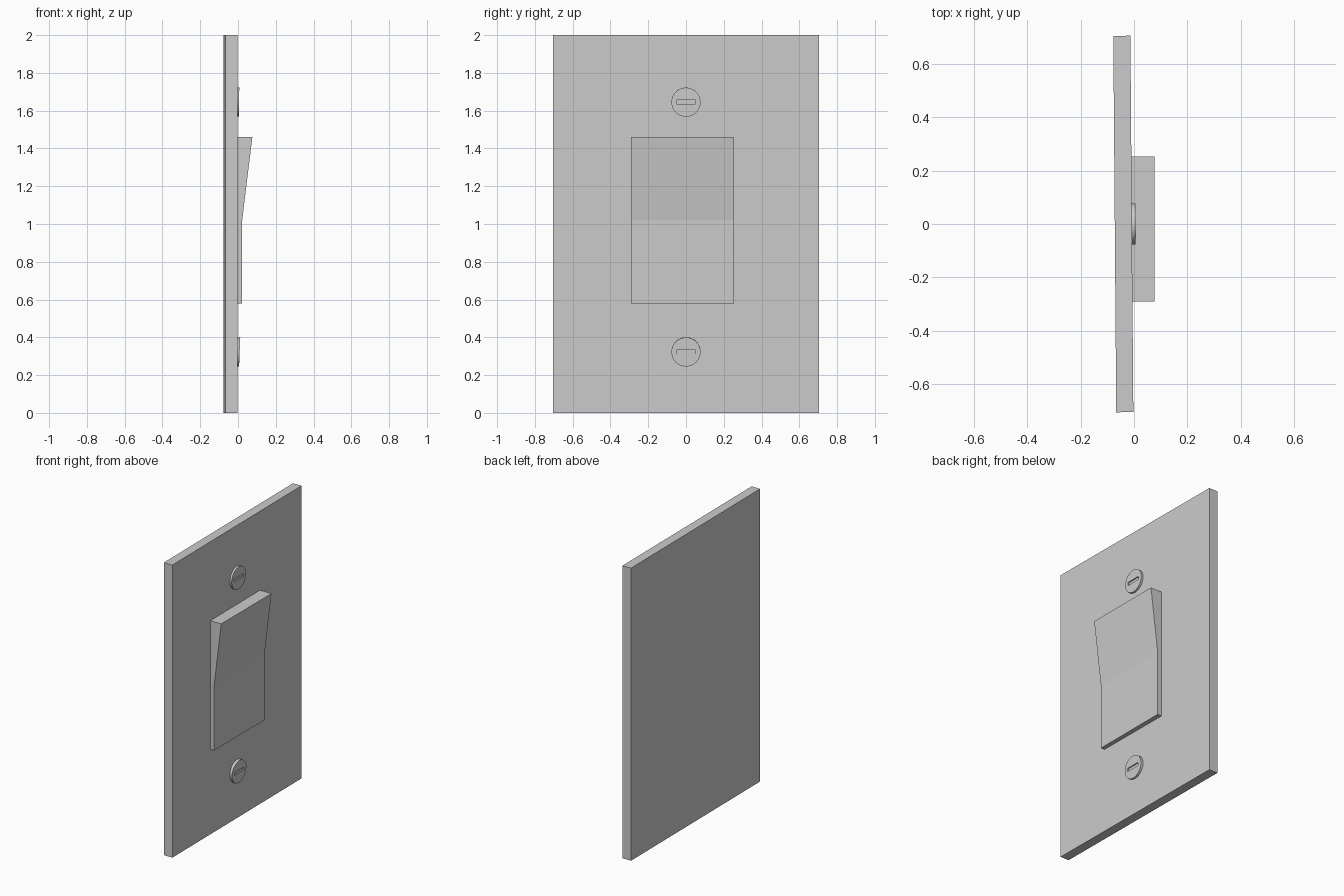
import bpy
import bmesh
from math import pi, atan2
from mathutils import Matrix

cube = bpy.data.objects.get("Cube")
if cube:
    bpy.data.objects.remove(cube, do_unlink=True)

# Single plastic colour
plastic = bpy.data.materials.new("light_grey_plastic")
plastic.use_nodes = True
grey = (0.6, 0.6, 0.6, 1)
plastic.diffuse_color = grey
plastic.node_tree.nodes["Principled BSDF"].inputs["Base Color"].default_value = grey


def make_object(name, bm):
    bmesh.ops.recalc_face_normals(bm, faces=bm.faces)
    mesh = bpy.data.meshes.new(name)
    bm.to_mesh(mesh)
    bm.free()
    mesh.materials.append(plastic)
    obj = bpy.data.objects.new(name, mesh)
    bpy.context.collection.objects.link(obj)
    return obj


def box(name, centre, size):
    bm = bmesh.new()
    bmesh.ops.create_cube(bm, size=1, matrix=Matrix.Diagonal((*size, 1)))
    obj = make_object(name, bm)
    obj.location = centre
    return obj


def extruded_profile(name, points, y0, y1):
    """Extrude an (x, z) outline along y."""
    bm = bmesh.new()
    face = bm.faces.new([bm.verts.new((x, y0, z)) for x, z in points])
    grown = bmesh.ops.extrude_face_region(bm, geom=[face])["geom"]
    verts = [g for g in grown if isinstance(g, bmesh.types.BMVert)]
    bmesh.ops.translate(bm, verts=verts, vec=(0, y1 - y0, 0))
    return make_object(name, bm)


def screw(name, z, front, tilt):
    """Slotted screw head facing +x."""
    depth = 0.03
    bm = bmesh.new()
    bmesh.ops.create_cone(bm, cap_ends=True, segments=48, radius1=0.077,
                          radius2=0.077, depth=depth,
                          matrix=Matrix.Rotation(pi / 2, 4, 'Y'))
    head = make_object(name, bm)
    head.location = (front - depth / 2, 0, z)
    head.rotation_euler.y = tilt
    slot = box(name + "_slot_cutter", (front, 0, z), (0.016, 0.1, 0.022))
    slot.rotation_euler.y = tilt
    slot.hide_render = True
    slot.hide_viewport = True
    cut = head.modifiers.new("slot", 'BOOLEAN')
    cut.operation = 'DIFFERENCE'
    cut.solver = 'EXACT'
    cut.object = slot
    bpy.ops.object.select_all(action='DESELECT')
    head.select_set(True)
    bpy.context.view_layer.objects.active = head
    bpy.ops.object.shade_smooth_by_angle(angle=pi / 6)


# Wall plate, turned very slightly about the vertical
plate = box("wall_plate", (-0.04, 0, 1), (0.064, 1.41, 2))
plate.rotation_euler.z = atan2(0.011, 1.41)

# Rocker: flat lower half, upper half leaning outward
extruded_profile("rocker", [(-0.03, 0.58), (0.022, 0.58), (0.022, 1.02),
                            (0.076, 1.46), (-0.03, 1.46)], -0.29, 0.253)

# Screws above and below the rocker
screw("upper_screw", 1.645, 0.006, 0.01)
screw("lower_screw", 0.323, 0.009, 0.04)
